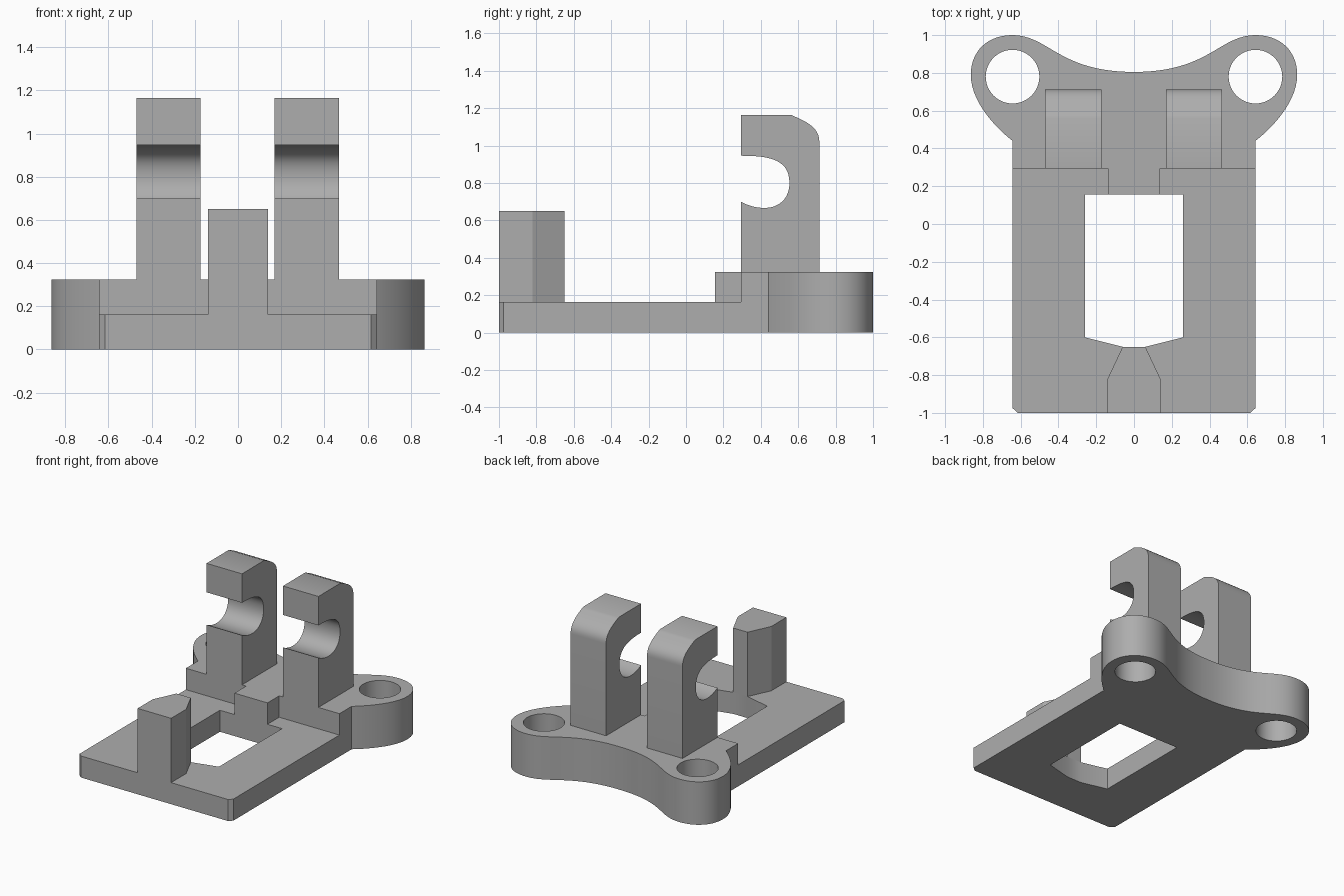
import bpy, bmesh, math
from mathutils import Matrix, Vector
from mathutils.geometry import interpolate_bezier

if "Cube" in bpy.data.objects:
    bpy.data.objects.remove(bpy.data.objects["Cube"], do_unlink=True)

GREY = (0.42, 0.42, 0.42, 1.0)
grey = bpy.data.materials.new("plain grey")
grey.use_nodes = True
grey.diffuse_color = GREY
grey.node_tree.nodes["Principled BSDF"].inputs["Base Color"].default_value = GREY


def bezier(a, b, c, d, steps=14):
    """Points of one curve segment, without its last point."""
    pts = interpolate_bezier(*[Vector((*p, 0)) for p in (a, b, c, d)], steps + 1)
    return [(p.x, p.y) for p in pts[:-1]]


def circle(cx, cy, r, n=48):
    return [(cx + r * math.cos(math.tau * i / n), cy + r * math.sin(math.tau * i / n))
            for i in range(n)]


def mirrored(half):
    """Close a right-hand half outline with its mirror image."""
    return half + [(-x, y) for x, y in reversed(half)]


def prism(name, loops, low, high, matrix=Matrix()):
    """Fill the loops (outline, then holes) and extrude from low to high."""
    bm = bmesh.new()
    for loop in loops:
        verts = [bm.verts.new((x, y, low)) for x, y in loop]
        for i, v in enumerate(verts):
            bm.edges.new((verts[i - 1], v))
    bmesh.ops.triangle_fill(bm, use_beauty=True, edges=bm.edges[:], normal=(0, 0, 1))
    new = bmesh.ops.extrude_face_region(bm, geom=bm.faces[:])["geom"]
    bmesh.ops.translate(bm, vec=(0, 0, high - low),
                        verts=[g for g in new if isinstance(g, bmesh.types.BMVert)])
    bmesh.ops.recalc_face_normals(bm, faces=bm.faces[:])
    bm.transform(matrix)
    mesh = bpy.data.meshes.new(name)
    bm.to_mesh(mesh)
    bm.free()
    mesh.materials.append(grey)
    obj = bpy.data.objects.new(name, mesh)
    bpy.context.collection.objects.link(obj)
    bpy.ops.object.select_all(action="DESELECT")
    obj.select_set(True)
    bpy.context.view_layer.objects.active = obj
    bpy.ops.object.shade_smooth_by_angle(angle=math.radians(25))
    return obj


FRONT, PLATE_TOP, BLOCK_TOP = 0.295, 0.163, 0.325

# Thin base plate around the window
plate = [(0.615, -1), (0.643, -0.975), (0.643, FRONT), (0.138, FRONT),
         (0.138, 0.155), (0.26, 0.155), (0.26, -0.6), (0.06, -0.65)]
prism("base_plate", [mirrored(plate)], 0, PLATE_TOP)

# Thick rear block with two rounded ears, bolt holes and a front tab
side, tip, top, middle = (0.643, 0.44), (0.864, 0.79), (0.645, 1.0), (0, 0.805)
block = [(0.138, 0.155), (0.138, FRONT), (0.643, FRONT)]
block += bezier(side, (0.72, 0.5), (0.864, 0.64), tip)
block += bezier(tip, (0.864, 0.92), (0.77, 1.0), top)
block += bezier(top, (0.45, 1.0), (0.4, 0.805), middle, 24)
holes = [circle(s * 0.643, 0.78, 0.142) for s in (-1, 1)]
prism("rear_block", [mirrored(block)] + holes, 0, BLOCK_TOP)

# Tapered front post
post = [(0.14, -1), (0.14, -0.82), (0.06, -0.65)]
prism("front_post", [mirrored(post)], PLATE_TOP, 0.65)

# Pair of hooked uprights, side profile extruded across x
hook = [(FRONT, BLOCK_TOP), (0.713, BLOCK_TOP)]
hook += bezier((0.713, 1.02), (0.713, 1.1), (0.64, 1.13), (0.56, 1.165))
hook += [(0.56, 1.165), (FRONT, 1.165)]
hook += bezier((FRONT, 0.946), (0.46, 0.946), (0.553, 0.92), (0.553, 0.8))
hook += bezier((0.553, 0.8), (0.553, 0.71), (0.49, 0.667), (0.42, 0.667))
hook += bezier((0.42, 0.667), (0.37, 0.667), (0.33, 0.68), (FRONT, 0.7), 8)
hook += [(FRONT, 0.7)]
profile_to_side = Matrix(((0, 0, 1, 0), (1, 0, 0, 0), (0, 1, 0, 0), (0, 0, 0, 1)))
for name, low, high in (("left_upright", 0.17, 0.467), ("right_upright", -0.47, -0.173)):
    prism(name, [hook], low, high, profile_to_side)
